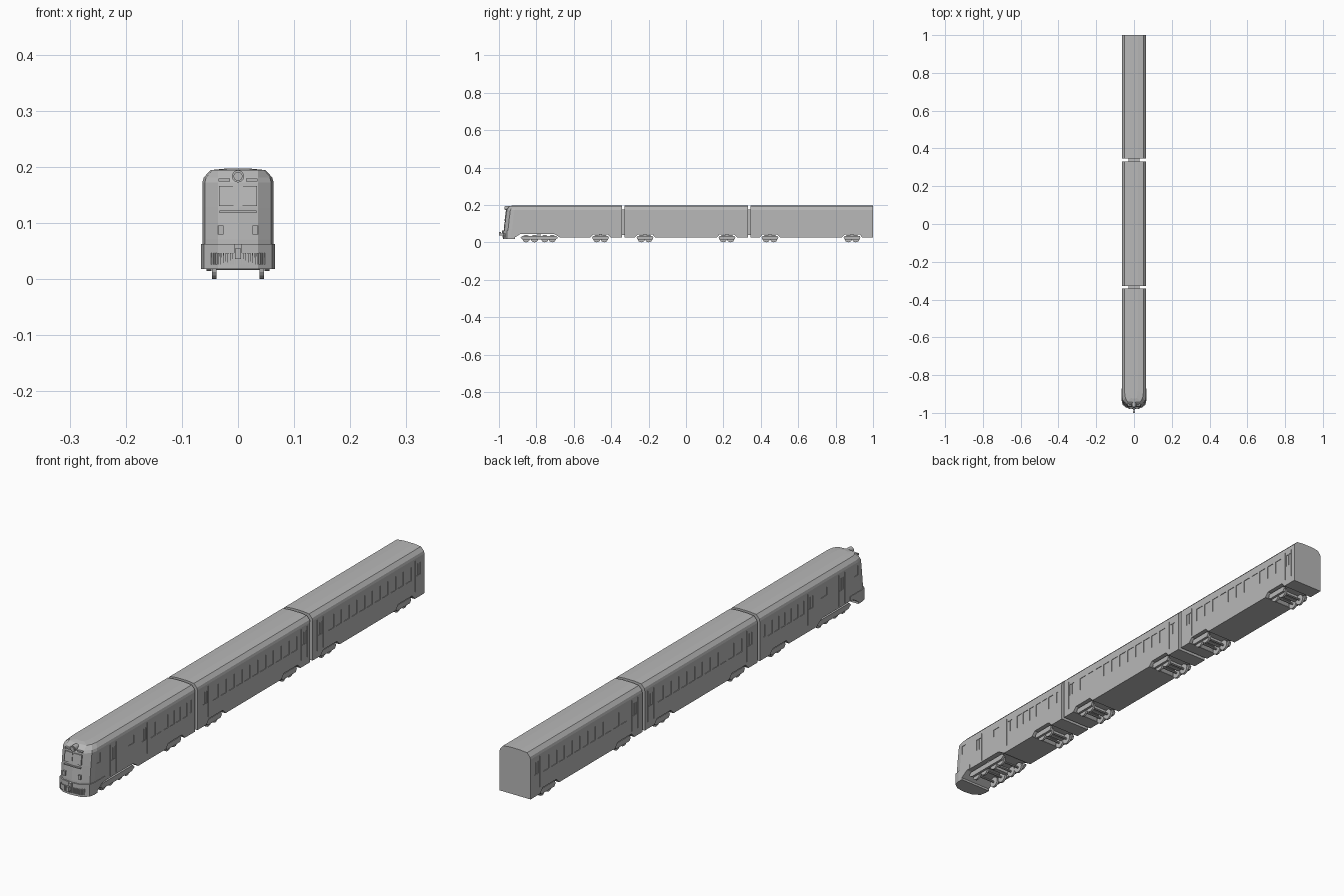
import bpy, bmesh, math
from mathutils import Matrix

if "Cube" in bpy.data.objects:
    bpy.data.objects.remove(bpy.data.objects["Cube"])

mat = bpy.data.materials.new("plain grey")
mat.diffuse_color = (0.48, 0.48, 0.48, 1)
mat.use_nodes = True
mat.node_tree.nodes["Principled BSDF"].inputs["Base Color"].default_value = mat.diffuse_color


def finish(bm, name):
    bmesh.ops.recalc_face_normals(bm, faces=bm.faces)
    me = bpy.data.meshes.new(name)
    bm.to_mesh(me)
    bm.free()
    me.materials.append(mat)
    ob = bpy.data.objects.new(name, me)
    bpy.context.collection.objects.link(ob)
    return ob


def add_box(bm, x0, x1, y0, y1, z0, z1):
    m = Matrix.Translation(((x0 + x1) / 2, (y0 + y1) / 2, (z0 + z1) / 2))
    m = m @ Matrix.Diagonal((x1 - x0, y1 - y0, z1 - z0, 1))
    bmesh.ops.create_cube(bm, size=1, matrix=m)


def add_cyl(bm, r, depth, loc, axis, seg=16):
    rot = Matrix.Rotation(math.pi / 2, 4, 'Y' if axis == 'x' else 'X')
    bmesh.ops.create_cone(bm, cap_ends=True, segments=seg, radius1=r, radius2=r,
                          depth=depth, matrix=Matrix.Translation(loc) @ rot)


def add_loft(bm, rings):
    """Skin a stack of closed rings and cap both ends."""
    vs = [[bm.verts.new(p) for p in r] for r in rings]
    n = len(vs[0])
    for a, b in zip(vs, vs[1:]):
        for i in range(n):
            bm.faces.new((a[i], a[(i + 1) % n], b[(i + 1) % n], b[i]))
    bm.faces.new(vs[0])
    bm.faces.new(vs[-1])


def add_arch(bm, y0, y1, top, run):
    """Trapezoid opening across the underside above a bogie."""
    prof = [(y0, -0.01), (y1, -0.01), (y1, 0.026), (y1 - run, top), (y0 + run, top), (y0, 0.026)]
    add_loft(bm, [[(x, y, z) for y, z in prof] for x in (-0.1, 0.1)])


def cut(ob, bm):
    cutter = finish(bm, "cutter")
    cutter.hide_render = True
    mod = ob.modifiers.new("cut", 'BOOLEAN')
    mod.operation, mod.solver, mod.object = 'DIFFERENCE', 'EXACT', cutter
    mod.use_self = True
    bpy.context.view_layer.objects.active = ob
    bpy.ops.object.modifier_apply(modifier=mod.name)
    bpy.data.objects.remove(cutter)


W = 0.0635


def side_cut(bm, y0, y1, z0, z1, depth=0.002):
    add_box(bm, W - depth, 0.08, y0, y1, z0, z1)
    add_box(bm, -0.08, -W + depth, y0, y1, z0, z1)


def door(bm, y, h=0.018):
    """Door seams plus two narrow panes."""
    for s in (-1, 1):
        side_cut(bm, y + s * h - 0.001, y + s * h + 0.001, 0.05, 0.165)
        side_cut(bm, y + s * 0.007 - 0.005, y + s * 0.007 + 0.005, 0.105, 0.15)


def windows(bm, y0, y1, n):
    step = (y1 - y0) / n
    for i in range(n):
        c = y0 + (i + 0.5) * step
        side_cut(bm, c - step * 0.36, c + step * 0.36, 0.1, 0.15)


def nose_ring(w, yf, z, yb, flat=0.036, back=0.022):
    f = min(flat, w * 0.75)
    half = [(w, yb), (w, yf + back + 0.022), (w * 0.93, yf + back), (f, yf + 0.004), (0.0, yf)]
    pts = half + [(-x, y) for x, y in half[-2::-1]]
    return [(x, y, z) for x, y in pts]


# Bogie layout: centre of every two-axle bogie
BOGIES = [-0.457, -0.219, 0.219, 0.449, 0.888]
LOCO_AXLES = [-0.855, -0.81, -0.755, -0.715]

# Leading power car: stacked plan outlines with a faceted, leaning nose
bm = bmesh.new()
add_loft(bm, [nose_ring(w, yf, z, -0.341) for w, yf, z in [
    (W, -0.975, 0.025), (W, -0.973, 0.07), (W, -0.967, 0.127), (W, -0.961, 0.172),
    (0.061, -0.956, 0.181), (0.049, -0.942, 0.194), (0.02, -0.925, 0.197)]])
power_car = finish(bm, "power_car_body")
bm = bmesh.new()
add_arch(bm, -0.915, -0.675, 0.045, 0.03)
add_arch(bm, -0.512, -0.402, 0.042, 0.015)
cut(power_car, bm)
bm = bmesh.new()
door(bm, -0.64)
windows(bm, -0.605, -0.385, 6)
side_cut(bm, -0.372, -0.362, 0.105, 0.15)
side_cut(bm, -0.915, -0.895, 0.125, 0.16)
door(bm, -0.82)
side_cut(bm, -0.735, -0.70, 0.12, 0.15)
cut(power_car, bm)

# Wider skirt round the foot of the nose
bm = bmesh.new()
add_loft(bm, [nose_ring(0.0655, -0.979, 0.018, -0.87), nose_ring(0.0655, -0.978, 0.0625, -0.87)])
skirt = finish(bm, "nose_skirt")
bm = bmesh.new()
add_arch(bm, -0.915, -0.675, 0.045, 0.03)
cut(skirt, bm)

# Two passenger cars with a constant cross-section
HALF = [(W, 0.025), (W, 0.172), (0.061, 0.181), (0.049, 0.194), (0.02, 0.197)]
SECTION = HALF + [(-x, z) for x, z in reversed(HALF)]
for name, y0, y1, bogies in [("middle_car_body", -0.328, 0.332, BOGIES[1:3]),
                             ("rear_car_body", 0.346, 1.0, BOGIES[3:])]:
    bm = bmesh.new()
    add_loft(bm, [[(x, y, z) for x, z in SECTION] for y in (y0, y1)])
    car = finish(bm, name)
    bm = bmesh.new()
    for b in bogies:
        add_arch(bm, b - 0.055, b + 0.055, 0.042, 0.015)
    cut(car, bm)
    bm = bmesh.new()
    door(bm, y0 + 0.045)
    door(bm, y1 - 0.035)
    windows(bm, y0 + 0.085, y1 - 0.07, 11)
    cut(car, bm)

# Gangways between cars
for i, y in enumerate((-0.3345, 0.339)):
    bm = bmesh.new()
    add_box(bm, -0.03, 0.03, y - 0.01, y + 0.01, 0.04, 0.175)
    finish(bm, f"gangway_{i + 1}")

# Wheel sets
bm = bmesh.new()
axles = LOCO_AXLES + [b + s * 0.02 for b in BOGIES for s in (-1, 1)]
for y in axles:
    for s in (-1, 1):
        add_cyl(bm, 0.02, 0.008, (s * 0.042, y, 0.02), 'x')
    add_cyl(bm, 0.004, 0.08, (0, y, 0.02), 'x', 8)
finish(bm, "wheels_and_axles")

# Bogie side frames and centre beams
bm = bmesh.new()
for c, h in [(-0.785, 0.1)] + [(b, 0.045) for b in BOGIES]:
    for s in (-1, 1):
        prof = [(c - h * 0.85, 0.014), (c + h * 0.85, 0.014), (c + h, 0.024),
                (c + h * 0.9, 0.034), (c - h * 0.9, 0.034), (c - h, 0.024)]
        add_loft(bm, [[(s * x, y, z) for y, z in prof] for x in (0.047, 0.056)])
    add_box(bm, -0.047, 0.047, c - 0.008, c + 0.008, 0.022, 0.046)
finish(bm, "bogie_frames")

# Vertical bars of the pilot grille
bm = bmesh.new()
for i in range(-11, 12):
    x = i * 0.0043
    y = -0.981 + max(0, abs(x) - 0.036) * 0.72 + abs(x) * 0.1
    add_box(bm, x - 0.0011, x + 0.0011, y, y + 0.012, 0.026, 0.046)
finish(bm, "pilot_grille")

# Front coupler
bm = bmesh.new()
add_box(bm, -0.006, 0.006, -0.985, -0.97, 0.046, 0.062)
add_box(bm, -0.003, 0.003, -0.996, -0.97, 0.036, 0.048)
add_box(bm, -0.005, 0.005, -1.0, -0.99, 0.036, 0.054)
finish(bm, "coupler")

# Roof headlamp on the nose
bm = bmesh.new()
add_cyl(bm, 0.011, 0.04, (0, -0.947, 0.183), 'y', 14)
add_cyl(bm, 0.008, 0.004, (0, -0.968, 0.183), 'y', 14)
finish(bm, "headlamp")

# Nose trim: bar, lamps, windscreen panes and brow strips
bm = bmesh.new()
add_box(bm, -0.033, 0.033, -0.972, -0.96, 0.118, 0.122)
finish(bm, "nose_bar")
bm = bmesh.new()
for s in (-1, 1):
    add_box(bm, s * 0.031 - 0.005, s * 0.031 + 0.005, -0.974, -0.96, 0.079, 0.095)
finish(bm, "lower_lamps")
bm = bmesh.new()
for s in (-1, 1):
    xs = sorted((s * 0.003, s * 0.034))
    add_loft(bm, [[(x, y + d, z) for x in xs for d in ((0, 0.012) if x == xs[0] else (0.012, 0))]
                  for y, z in ((-0.9685, 0.13), (-0.9635, 0.166))])
finish(bm, "windscreen_panes")
bm = bmesh.new()
for s in (-1, 1):
    x0, x1 = sorted((s * 0.014, s * 0.035))
    add_box(bm, x0, x1, -0.963, -0.945, 0.174, 0.179)
finish(bm, "brow_strips")
